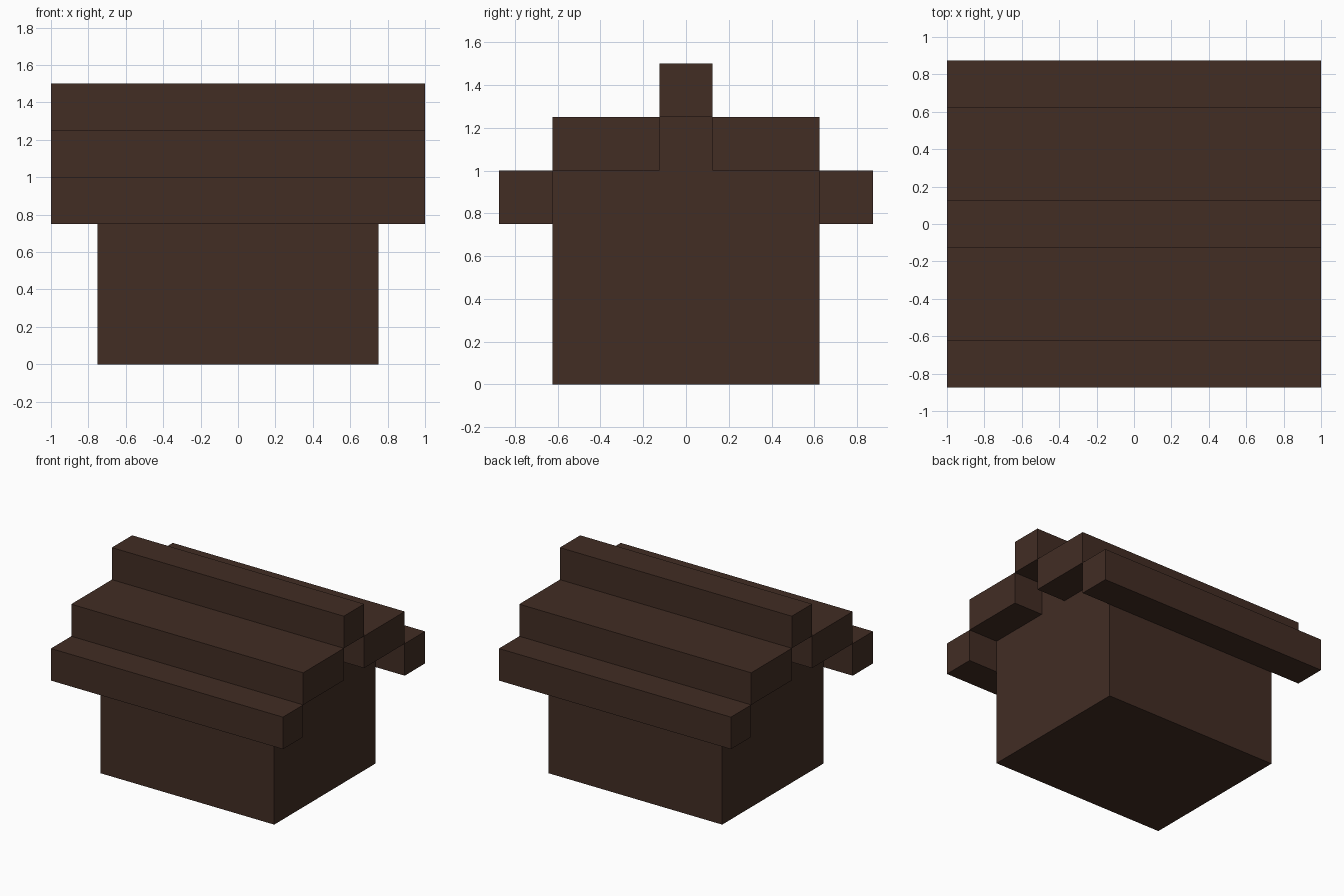
import bpy
import bmesh

cube = bpy.data.objects.get("Cube")
if cube:
    bpy.data.objects.remove(cube, do_unlink=True)

wood = bpy.data.materials.new("dark brown wood")
wood.use_nodes = True
brown = (0.054, 0.026, 0.0175, 1)
wood.diffuse_color = brown
wood.node_tree.nodes["Principled BSDF"].inputs["Base Color"].default_value = brown


def extrude_profile(name, profile, half_length):
    """Extrude a y-z outline along x, centred on x = 0."""
    bm = bmesh.new()
    face = bm.faces.new([bm.verts.new((-half_length, y, z)) for y, z in profile])
    result = bmesh.ops.extrude_face_region(bm, geom=[face])
    moved = [v for v in result["geom"] if isinstance(v, bmesh.types.BMVert)]
    bmesh.ops.translate(bm, verts=moved, vec=(2 * half_length, 0, 0))
    bmesh.ops.recalc_face_normals(bm, faces=bm.faces)
    mesh = bpy.data.meshes.new(name)
    bm.to_mesh(mesh)
    bm.free()
    mesh.materials.append(wood)
    obj = bpy.data.objects.new(name, mesh)
    bpy.context.collection.objects.link(obj)
    return obj


def roof_beam(name, y0, y1, z0):
    z1 = z0 + STEP
    return extrude_profile(name, [(y0, z0), (y1, z0), (y1, z1), (y0, z1)], 1)


STEP = 0.25
WALL, RIDGE, EAVE = 0.625, 0.125, 0.875

# House body with a narrow raised neck that carries the ridge
right_half = [(WALL, 0), (WALL, 1), (RIDGE, 1), (RIDGE, 1 + STEP)]
left_half = [(-y, z) for y, z in reversed(right_half)]
extrude_profile("house_body", right_half + left_half, 0.75)

# Stepped roof: ridge, then a mid step and an eave on each side
roof_beam("roof_ridge", -RIDGE, RIDGE, 1 + STEP)
for side, sign in (("front", -1), ("back", 1)):
    roof_beam(side + "_roof_step", *sorted((sign * RIDGE, sign * WALL)), 1)
    roof_beam(side + "_roof_eave", *sorted((sign * WALL, sign * EAVE)), 1 - STEP)
